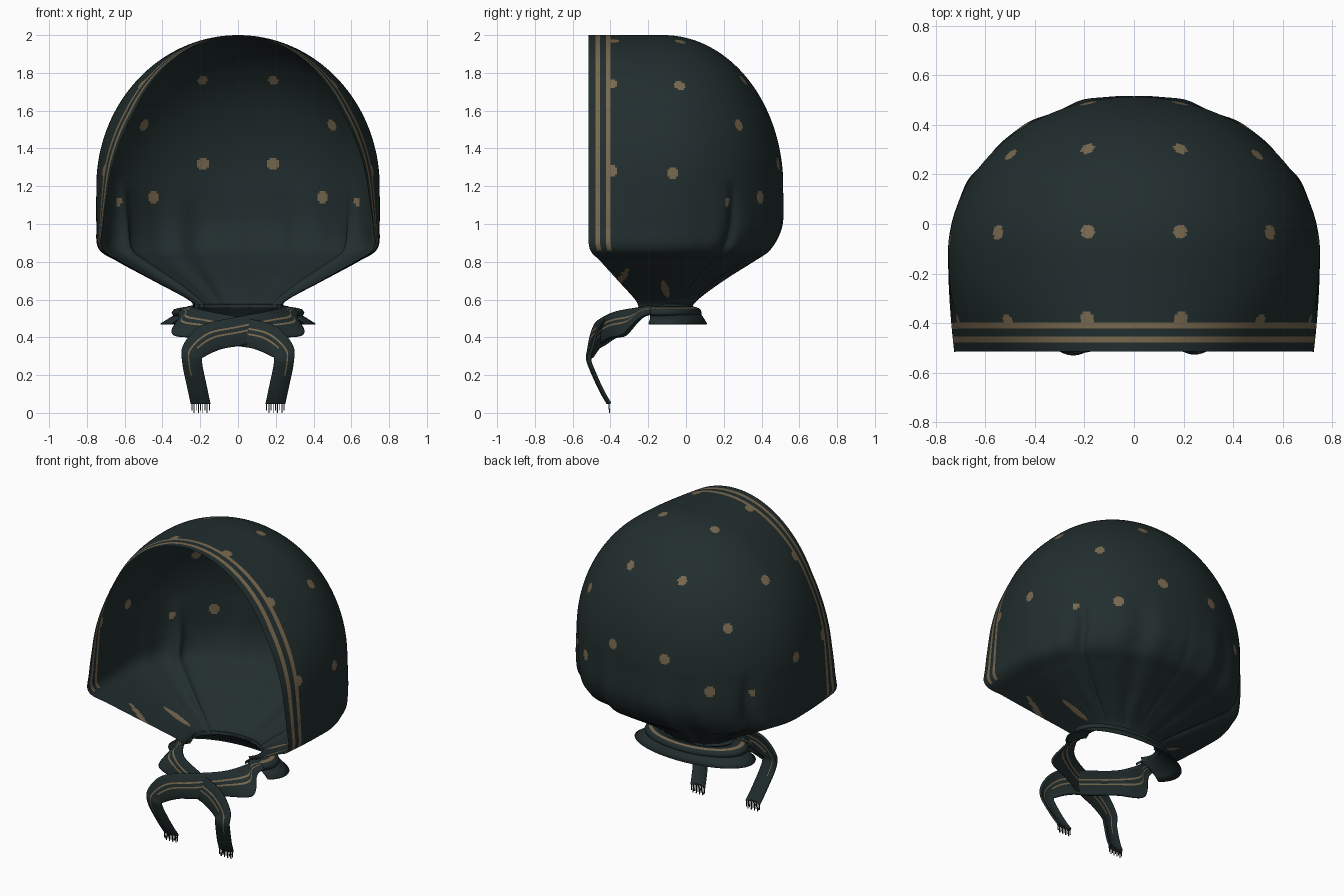
import bpy, bmesh, math
from mathutils import Vector

if "Cube" in bpy.data.objects:
    bpy.data.objects.remove(bpy.data.objects["Cube"])


def material(name, rgb):
    m = bpy.data.materials.new(name)
    m.diffuse_color = (*rgb, 1)
    m.use_nodes = True
    m.node_tree.nodes["Principled BSDF"].inputs["Base Color"].default_value = m.diffuse_color
    return m


CLOTH = material("dark teal cloth", (0.016, 0.027, 0.027))
GOLD = material("dull gold print", (0.19, 0.14, 0.078))
THREAD = material("dark thread", (0.02, 0.026, 0.026))


def spline(pts, sub):
    """Catmull-Rom curve through tuples of any length."""
    out = []
    for i in range(len(pts) - 1):
        a, b, c, d = (pts[max(i - 1, 0)], pts[i], pts[i + 1], pts[min(i + 2, len(pts) - 1)])
        for k in range(sub):
            t = k / sub
            out.append([0.5 * (2 * q + (r - p) * t + (2 * p - 5 * q + 4 * r - s) * t * t
                               + (3 * q - p - 3 * r + s) * t ** 3)
                        for p, q, r, s in zip(a, b, c, d)])
    out.append(list(pts[-1]))
    return out


def clamp(v):
    return min(max(v, 0), 1)


def sheet(name, rows, gold_cols=(), gold_rows=(), thickness=0):
    """Grid surface from rows of points; chosen rows or columns are gold."""
    n = len(rows[0])
    faces, idx = [], []
    for r in range(len(rows) - 1):
        for c in range(n - 1):
            faces.append((r * n + c, r * n + c + 1, (r + 1) * n + c + 1, (r + 1) * n + c))
            idx.append(int(c in gold_cols or r in gold_rows))
    me = bpy.data.meshes.new(name)
    me.from_pydata([p for row in rows for p in row], [], faces)
    me.materials.append(CLOTH)
    me.materials.append(GOLD)
    for p, i in zip(me.polygons, idx):
        p.material_index = i
        p.use_smooth = True
    ob = bpy.data.objects.new(name, me)
    bpy.context.collection.objects.link(ob)
    if thickness:
        mod = ob.modifiers.new("thickness", 'SOLIDIFY')
        mod.thickness = thickness
        mod.offset = 0
    return ob


# ---- hood: U-shaped rows stacked by height (z, half width, front y, back y)
LOWER = [(.555, .23, -.25, .03), (.6, .265, -.27, .065), (.7, .45, -.36, .2),
         (.8, .635, -.45, .36), (.87, .738, -.51, .455), (1.0, .75, -.515, .515),
         (1.2, .75, -.515, .515)]
levels = spline(LOWER, 16)
for i in range(1, 101):
    a = i / 100 * math.pi / 2
    levels.append((1.2 + .8 * math.sin(a), .75 * math.cos(a), -.515, -.12 + .635 * math.cos(a)))
OFFS = [0, .012, .024, .036, .048, .060, .075, .091, .103, .115] + [.115 + .011 * i for i in range(1, 26)]
ARC = 90
rows = []
for z, w, f, b in levels:
    yc = -.12
    narrow = .03 + .13 * clamp((z - .9) / .7)
    low = clamp((1.25 - z) / .35) * clamp((z - .5) / .2)
    half = []
    for o in OFFS:
        t = o / OFFS[-1]
        half.append((w * (1 - narrow * (1 - t) ** 2), f + (yc - f) * t, z))
    for k in range(1, ARC + 1):
        a = k / ARC * math.pi / 2
        # soft gathers plus one deep crease on each side
        wave = .013 * (math.cos(14 * a) + .5 * math.cos(24 * a + 1)) * math.sin(a)
        crease = .035 * math.exp(-((a - .62) / .045) ** 2)
        r = 1 + low * (wave - crease) / max(w, .4)
        half.append((w * math.cos(a) * r, yc + (b - yc) * math.sin(a) * r, z))
    rows.append(half + [(-x, y, zz) for x, y, zz in half[-2::-1]])
last = len(rows[0]) - 2
stripes = [3, 4, 7, 8]
hood = sheet("hood", rows, stripes + [last - c for c in stripes])
polys = hood.data.polygons
cents = [p.center.copy() for p in polys]
for p, q in zip(polys, cents):
    if q.z < .86:
        p.material_index = 0

# printed dots: faces near each mirrored dot centre
DOTS = [(.19, .31, 1.76), (.5, .29, 1.53), (.19, .49, 1.32), (.44, .39, 1.14),
        (.63, .22, 1.12), (.19, -.03, 1.96), (.56, -.03, 1.74), (.72, -.07, 1.27),
        (.19, -.385, 1.96), (.5, -.385, 1.74), (.7, -.395, 1.28)]
for x, y, z in DOTS:
    for s in (1, -1):
        d = Vector((x * s, y, z))
        c = min(cents, key=lambda q: (q - d).length_squared)
        rad = .018 if x == .63 else .028
        for p, q in zip(polys, cents):
            e = q - c
            if e.x ** 2 + e.y ** 2 + (e.z / 1.2) ** 2 < rad ** 2:
                p.material_index = 1
# long slanted marks on the gathered underside
for y, z, slant in [(-.335, .72, -.6), (-.11, .655, .3)]:
    for p, q in zip(polys, cents):
        dz = q.z - z
        if q.y < .1 and ((q.y - y - slant * dz * -1) / .02) ** 2 + (dz / .045) ** 2 < 1:
            p.material_index = 1
bm = bmesh.new()
bm.from_mesh(hood.data)
bmesh.ops.remove_doubles(bm, verts=bm.verts, dist=.0002)
bm.to_mesh(hood.data)
bm.free()


# ---- gathered neck skirt and the tie band around the nape
def arc_rows(levels, a0, a1, n=72):
    out = []
    for z, rx, ry, cy in levels:
        out.append([(rx * math.cos(a), cy + ry * math.sin(a), z)
                    for a in (math.radians(a0 + (a1 - a0) * i / n) for i in range(n + 1))])
    return out


sheet("neck_skirt", arc_rows([(.575, .235, .14, -.11), (.55, .25, .15, -.11), (.525, .32, .175, -.1),
                              (.495, .37, .19, -.095), (.47, .41, .205, -.095)], -30, 210),
      thickness=.006)
sheet("nape_band", arc_rows([(.56, .25, .15, -.11), (.556, .295, .165, -.11), (.551, .32, .177, -.11),
                             (.545, .34, .185, -.11), (.53, .348, .19, -.11), (.515, .34, .187, -.11)],
                            -25, 205), gold_rows=(1,), thickness=.006)

# ---- crossing ties: centre point plus half-width vector, right neck to left tail
TIE = [(.30, -.17, .545, -.03, 0, .012), (.27, -.24, .535, -.04, .02, .03),
       (.29, -.31, .485, -.055, .045, .07), (.17, -.40, .465, -.015, .02, .07),
       (.0, -.465, .43, -.02, .01, .072), (-.14, -.5, .40, -.055, 0, .06),
       (-.232, -.518, .33, -.055, 0, .03), (-.243, -.52, .27, -.05, 0, 0),
       (-.215, -.46, .13, -.05, 0, 0), (-.198, -.415, .05, -.05, 0, 0)]


def tie(name, side, push):
    path = spline(TIE, 10)
    cols = 16
    grid = []
    for i, (x, y, z, wx, wy, wz) in enumerate(path):
        inset = push * math.sin(math.pi * clamp(i / 70))
        grid.append([((x + wx * u) * side, y + wy * u + inset + .015 * u * u, z + wz * u)
                     for u in (-1 + 2 * c / cols for c in range(cols + 1))])
    ob = sheet(name, grid, gold_cols=(7, 10), thickness=.012)
    # tails are mostly plain: keep only one printed line there
    for p in ob.data.polygons:
        if p.center.z < .34 and (p.index % cols == 7 or p.center.z < .2):
            p.material_index = 0
    return ob


tie("tie_over", 1, 0)
tie("tie_under", -1, .03)

# ---- fringe threads at both tail ends
bm = bmesh.new()
for side in (1, -1):
    for i in range(9):
        x = side * (-.198 + .092 * (i / 8 - .5))
        drop = 0 if i % 2 else .012
        for v in bmesh.ops.create_cube(bm, size=1)["verts"]:
            low = v.co.z < 0
            v.co = (x + v.co.x * .005, (-.405 if low else -.41) + v.co.y * .005, drop if low else .06)
me = bpy.data.meshes.new("fringe")
bm.to_mesh(me)
bm.free()
me.materials.append(THREAD)
bpy.context.collection.objects.link(bpy.data.objects.new("fringe", me))
